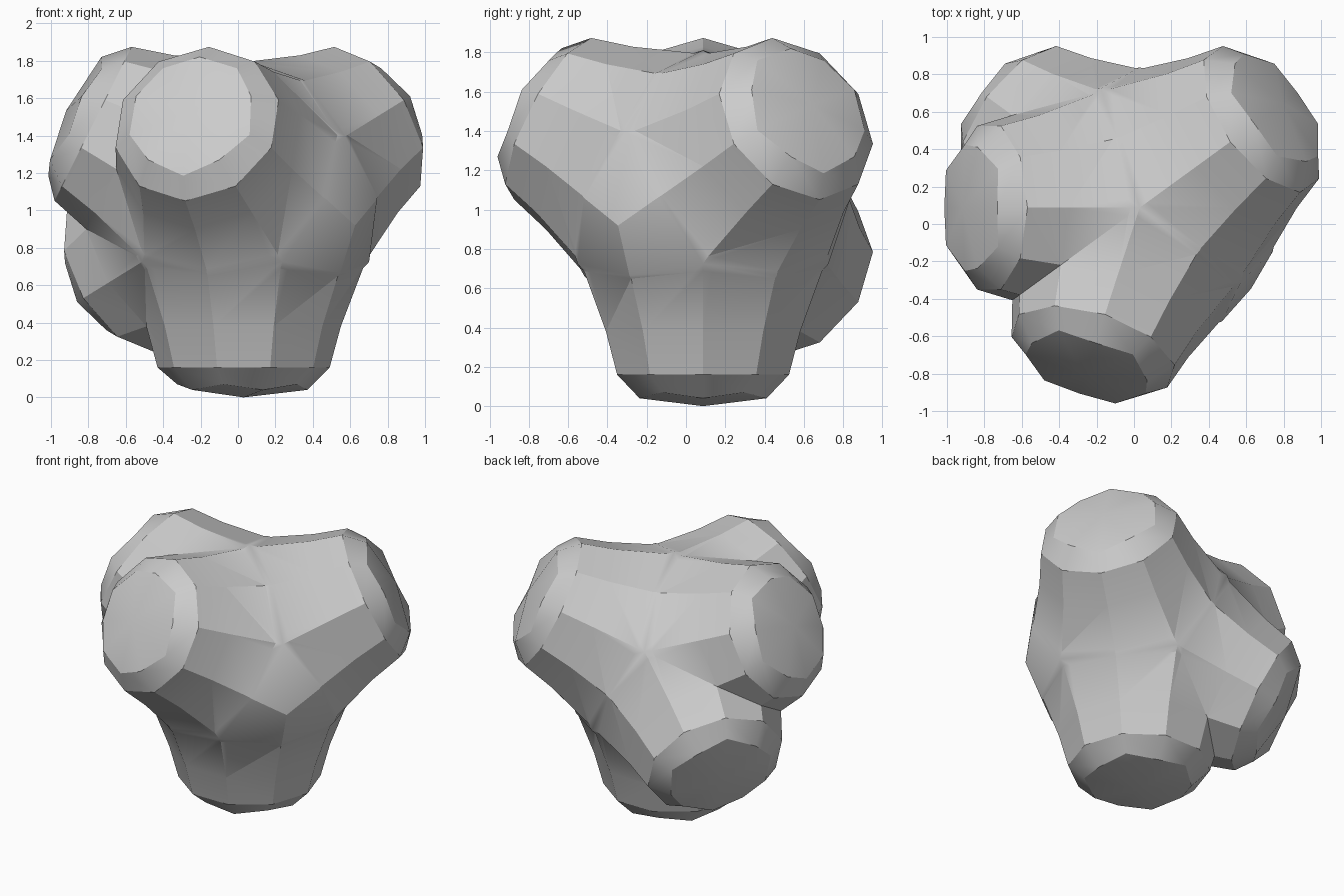
import bpy, bmesh
from math import sin, cos, pi, radians
from mathutils import Vector

cube = bpy.data.objects.get("Cube")
if cube:
    bpy.data.objects.remove(cube, do_unlink=True)

CENTRE = Vector((0.03, 0.087, 1.06))

grey = bpy.data.materials.new("stone_grey")
grey.use_nodes = True
colour = (0.6, 0.6, 0.6, 1)
grey.diffuse_color = colour
grey.node_tree.nodes["Principled BSDF"].inputs["Base Color"].default_value = colour


def ring_dir(azimuth, z):
    a, r = radians(azimuth), (1 - z * z) ** 0.5
    return Vector((r * cos(a), r * sin(a), z))


# Twelve evenly spread directions; five of them carry a stub
H = 5 ** -0.5
upper = [ring_dir(36 + 72 * i, H) for i in range(5)]
lower = [ring_dir(72 * i, -H) for i in range(5)]
directions = [Vector((0, 0, 1)), Vector((0, 0, -1))] + upper + lower
stubs = {"bottom_stub": directions[1], "left_stub": upper[0],
         "right_stub": upper[2], "front_stub": upper[3],
         "back_stub": lower[2]}


def finish(bm, name):
    bmesh.ops.recalc_face_normals(bm, faces=bm.faces)
    mesh = bpy.data.meshes.new(name)
    bm.to_mesh(mesh)
    bm.free()
    mesh.materials.append(grey)
    obj = bpy.data.objects.new(name, mesh)
    bpy.context.collection.objects.link(obj)
    return obj


def make_core(radius=0.75):
    """Faceted ball through the directions, their midpoints and centres."""
    near = lambda a, b: 0.4 < a.dot(b) < 0.9
    points = list(directions)
    for i, a in enumerate(directions):
        for j in range(i + 1, 12):
            b = directions[j]
            if near(a, b):
                points.append((a + b).normalized())
                points += [(a + b + c).normalized() for c in directions[j + 1:]
                           if near(a, c) and near(b, c)]
    bm = bmesh.new()
    for p in points:
        bm.verts.new(CENTRE + p * radius)
    bmesh.ops.convex_hull(bm, input=bm.verts)
    return finish(bm, "core_body")


# Stub profile: (distance along axis, radius), even and odd spokes
PROFILE = [((1.02, 0.34), (0.99, 0.355)), ((0.9, 0.46),) * 2,
           ((0.68, 0.52),) * 2, ((0.345, 0.648),) * 2, ((0.1, 0.4),) * 2]


def make_stub(name, axis):
    """Ten-sided domed stub that flares into the core."""
    side = next(d for d in directions if 0.4 < d.dot(axis) < 0.9)
    u = (side - axis * side.dot(axis)).normalized()
    v = axis.cross(u)
    bm = bmesh.new()
    rings = []
    for pair in PROFILE:
        ring = []
        for k in range(10):
            h, r = pair[k % 2]
            a = k * pi / 5
            ring.append(bm.verts.new(CENTRE + axis * h + (u * cos(a) + v * sin(a)) * r))
        rings.append(ring)
    tip = bm.verts.new(CENTRE + axis * 1.06)
    for k in range(10):
        n = (k + 1) % 10
        bm.faces.new((tip, rings[0][k], rings[0][n]))
        for a, b in zip(rings, rings[1:]):
            bm.faces.new((a[k], b[k], b[n], a[n]))
    bm.faces.new(rings[-1])
    return finish(bm, name)


# Fuse the stubs with the core into one solid
body = make_core()
bpy.context.view_layer.objects.active = body
for name, axis in stubs.items():
    stub = make_stub(name, axis)
    mod = body.modifiers.new("fuse_" + name, 'BOOLEAN')
    mod.operation = 'UNION'
    mod.solver = 'EXACT'
    mod.object = stub
    bpy.ops.object.modifier_apply(modifier=mod.name)
    bpy.data.objects.remove(stub, do_unlink=True)

body.name = "five_stub_block"
bpy.ops.object.select_all(action='DESELECT')
body.select_set(True)
bpy.ops.object.shade_smooth_by_angle(angle=radians(30))
